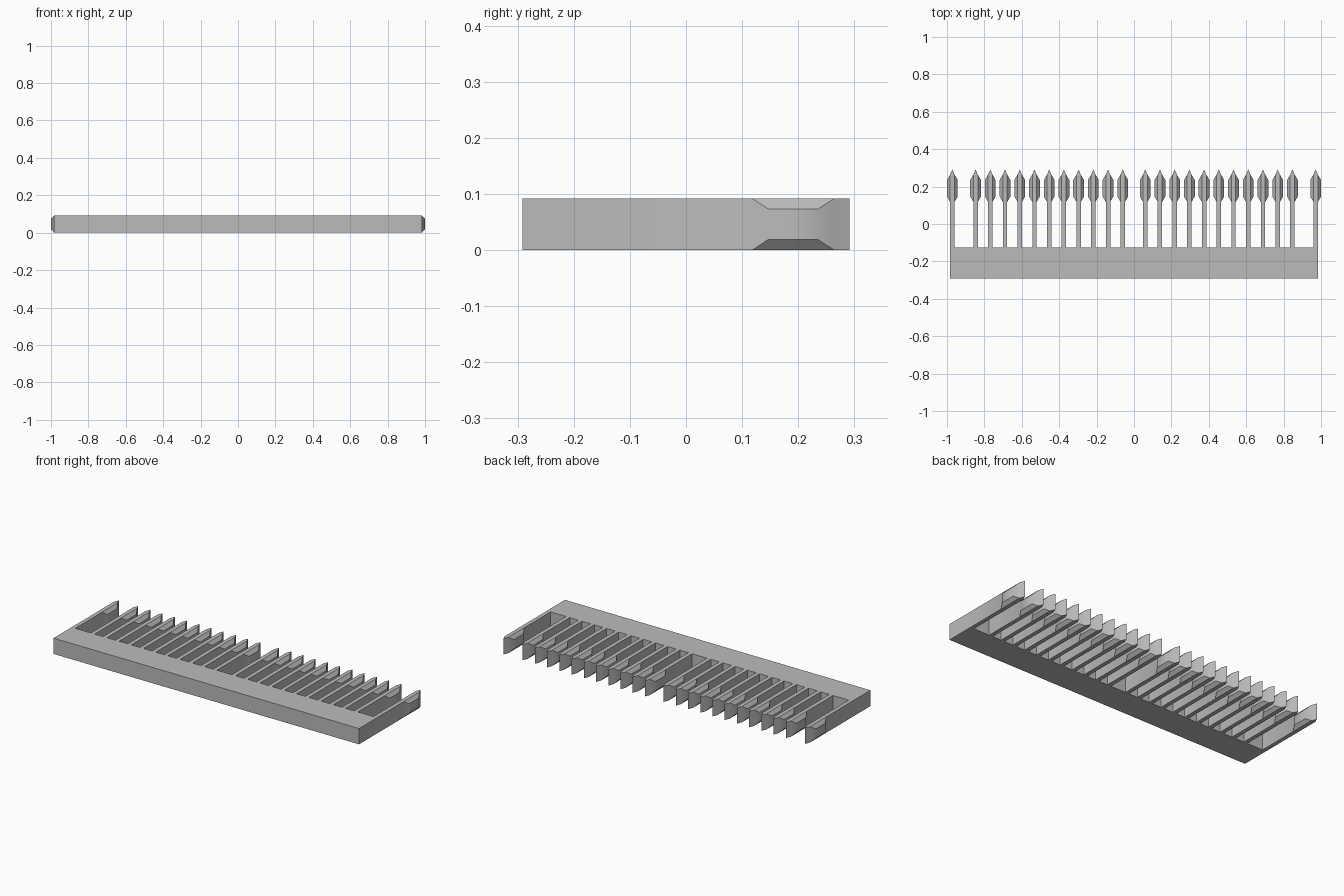
import bpy, bmesh, math

cube = bpy.data.objects.get("Cube")
if cube:
    bpy.data.objects.remove(cube, do_unlink=True)

HEIGHT, Y_END, Y_ROOT = 0.092, 0.2915, -0.125
STEM, HEAD, EDGE_X = 0.0118, 0.0288, 0.9712

grey = bpy.data.materials.new("plain grey")
grey.use_nodes = True
grey.diffuse_color = (0.5, 0.5, 0.5, 1)
grey.node_tree.nodes["Principled BSDF"].inputs["Base Color"].default_value = (0.5, 0.5, 0.5, 1)


def add_object(name, mesh, x=0):
    obj = bpy.data.objects.new(name, mesh)
    obj.location.x = x
    bpy.context.collection.objects.link(obj)
    return obj


def finish(bm, name):
    bmesh.ops.remove_doubles(bm, verts=bm.verts, dist=1e-5)
    bmesh.ops.recalc_face_normals(bm, faces=bm.faces)
    mesh = bpy.data.meshes.new(name)
    bm.to_mesh(mesh)
    bm.free()
    mesh.materials.append(grey)
    return mesh


# Solid spine bar
bm = bmesh.new()
bmesh.ops.create_cube(bm, size=1)
for v in bm.verts:
    v.co.x *= 2 * (EDGE_X + STEM)
    v.co.y = -Y_END if v.co.y < 0 else Y_ROOT
    v.co.z = HEIGHT if v.co.z > 0 else 0
add_object("spine_bar", finish(bm, "spine_bar"))


# Tooth: narrow stem, bulged head chamfered above and below, pointed tip
def tooth_mesh():
    bm = bmesh.new()

    def face(points):
        bm.faces.new([bm.verts.new(p) for p in points])

    outline = [(STEM, Y_ROOT - 0.01, 0), (STEM, 0.118, 0), (HEAD, 0.147, 0.019),
               (HEAD, 0.235, 0.019), (STEM, 0.264, 0), (0, Y_END, 0)]
    for side in (-1, 1):
        low = [(side * x, y, z) for x, y, z in outline]
        high = [(x, y, HEIGHT - z) for x, y, z in low]
        for i in range(len(low) - 1):
            face([low[i], low[i + 1], high[i + 1], high[i]])
        face(low[1:5])
        face(high[1:5])
    # Flat top and bottom, and the end buried in the spine
    flat = [p for p in outline if p[2] == 0]
    ring = flat + [(-x, y, z) for x, y, z in reversed(flat[:-1])]
    face(ring)
    face([(x, y, HEIGHT) for x, y, z in ring])
    a, b = ring[0], ring[-1]
    face([a, b, (b[0], b[1], HEIGHT), (a[0], a[1], HEIGHT)])
    mesh = finish(bm, "tooth")
    mesh.shade_smooth()
    mesh.set_sharp_from_angle(angle=math.radians(35))
    return mesh


# Two groups of eleven teeth and a lone tooth at each end
tooth = tooth_mesh()
positions = [0.06 + 0.0787 * i for i in range(11)] + [EDGE_X]
for side, label in ((1, "left"), (-1, "right")):
    for i, x in enumerate(positions):
        name = "end_tooth" if x == EDGE_X else f"tooth_{i + 1}"
        add_object(f"{label}_{name}", tooth, side * x)
